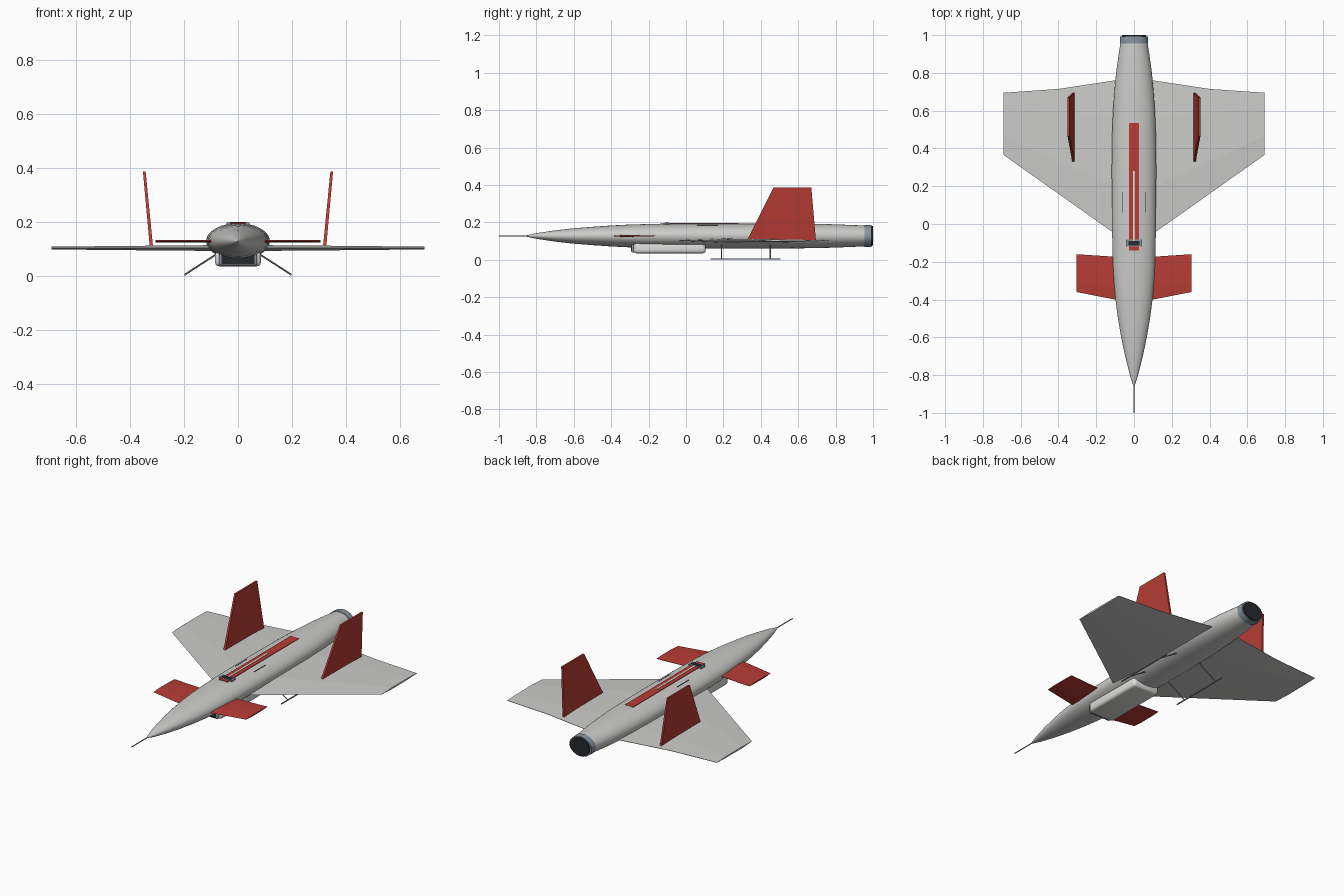
import bpy
import bmesh
from math import cos, sin, pi, radians
from mathutils import Vector

if "Cube" in bpy.data.objects:
    bpy.data.objects.remove(bpy.data.objects["Cube"], do_unlink=True)


def material(name, rgb):
    m = bpy.data.materials.new(name)
    m.use_nodes = True
    m.diffuse_color = (*rgb, 1)
    m.node_tree.nodes["Principled BSDF"].inputs["Base Color"].default_value = (*rgb, 1)
    return m


GREY = material("hull grey", (0.6, 0.6, 0.59))
PALE = material("pale grey", (0.74, 0.74, 0.72))
RED = material("red", (0.48, 0.045, 0.035))
STEEL = material("blue steel", (0.25, 0.3, 0.35))
DARK = material("near black", (0.02, 0.022, 0.027))
MID_Z = 0.127


def finish(bm, name, mat, mirror=False, smooth=True):
    bmesh.ops.recalc_face_normals(bm, faces=bm.faces)
    mesh = bpy.data.meshes.new(name)
    bm.to_mesh(mesh)
    bm.free()
    mesh.materials.append(mat)
    ob = bpy.data.objects.new(name, mesh)
    bpy.context.collection.objects.link(ob)
    if mirror:
        ob.modifiers.new("mirror", "MIRROR")
    if smooth:
        bpy.ops.object.select_all(action="DESELECT")
        ob.select_set(True)
        bpy.context.view_layer.objects.active = ob
        bpy.ops.object.shade_smooth_by_angle(angle=radians(35))
    return ob


def loft(name, rings, mat, mirror=False, smooth=True):
    """Skin a row of equal-length rings and cap both ends."""
    bm = bmesh.new()
    rows = [[bm.verts.new(p) for p in ring] for ring in rings]
    n = len(rows[0])
    for a, b in zip(rows, rows[1:]):
        for i in range(n):
            j = (i + 1) % n
            bm.faces.new((a[i], a[j], b[j], b[i]))
    bm.faces.new(rows[0])
    bm.faces.new(rows[-1])
    return finish(bm, name, mat, mirror, smooth)


def oval(y, w, h, n=40):
    return [(w * cos(2 * pi * i / n), y, MID_Z + h * sin(2 * pi * i / n)) for i in range(n)]


def box(name, lo, hi, mat, bevel=0, mirror=False):
    lo, hi = Vector(lo), Vector(hi)
    bm = bmesh.new()
    bmesh.ops.create_cube(bm, size=1)
    for v in bm.verts:
        v.co = (lo + hi) / 2 + v.co * (hi - lo)
    if bevel:
        bmesh.ops.bevel(bm, geom=bm.edges[:], offset=bevel, segments=3,
                        profile=0.5, affect="EDGES")
    return finish(bm, name, mat, mirror, bool(bevel))


def rod(name, a, b, r, mat, mirror=False, n=10):
    a, b = Vector(a), Vector(b)
    turn = (b - a).to_track_quat("Z", "Y")
    ring = [turn @ Vector((r * cos(2 * pi * i / n), r * sin(2 * pi * i / n), 0)) for i in range(n)]
    return loft(name, [[p + v for v in ring] for p in (a, b)], mat, mirror)


def wing_section(x, z, ys, t):
    """Thin aerofoil: sharp nose, crest, hinge crease and thin trailing edge."""
    lead, crest, hinge, trail = ys
    return [(x, lead, z), (x, crest, z + t), (x, hinge, z + t * 0.8), (x, trail, z + 0.001),
            (x, trail, z - 0.001), (x, hinge, z - t * 0.8), (x, crest, z - t)]


# Fuselage: station, half width, half height
stations = [
    (-0.86, 0.002, 0.002), (-0.8, 0.022, 0.015), (-0.7, 0.047, 0.03), (-0.6, 0.068, 0.041),
    (-0.5, 0.085, 0.049), (-0.4, 0.098, 0.056), (-0.3, 0.107, 0.061), (-0.2, 0.112, 0.064),
    (0.0, 0.117, 0.067), (0.3, 0.118, 0.067), (0.5, 0.115, 0.067), (0.6, 0.111, 0.066),
    (0.7, 0.104, 0.065), (0.8, 0.095, 0.062), (0.9, 0.081, 0.058), (0.957, 0.072, 0.055)]
loft("fuselage", [oval(*s) for s in stations], GREY)
rod("nose_probe", (0, -1, MID_Z), (0, -0.85, MID_Z), 0.003, STEEL)

# Exhaust
loft("nozzle_ring", [oval(0.955, 0.075, 0.059), oval(0.992, 0.073, 0.058)], STEEL)
loft("nozzle_exit", [oval(0.98, 0.065, 0.053), oval(1.0, 0.064, 0.052)], DARK)

# Main wings
wing = []
for x, lead, hinge, trail, t in [(0.05, -0.088, 0.56, 0.768, 0.011),
                                 (0.4, 0.16, 0.585, 0.715, 0.008),
                                 (0.69, 0.365, 0.615, 0.695, 0.005)]:
    wing.append(wing_section(x, 0.102, (lead, lead + (hinge - lead) * 0.4, hinge, trail), t))
loft("wings", wing, GREY, mirror=True, smooth=False)

# Canards
canard = [wing_section(x, MID_Z, (lead, lead + 0.06, lead + 0.15, trail), t)
          for x, lead, trail, t in [(0.06, -0.408, -0.176, 0.005), (0.305, -0.36, -0.16, 0.004)]]
loft("canards", canard, RED, mirror=True, smooth=False)

# Tail fins, canted outward
fin = [[(x - t, front, z), (x + t, front, z), (x + t, back, z), (x - t, back, z)]
       for x, z, front, back, t in [(0.32, 0.1, 0.325, 0.695, 0.006),
                                    (0.347, 0.385, 0.467, 0.67, 0.005)]]
loft("tail_fins", fin, RED, mirror=True, smooth=False)

# Spine tray, its light strip and front fitting
box("spine_tray", (-0.027, -0.14, 0.18), (0.027, 0.535, 0.195), RED)
box("spine_strip", (-0.005, -0.1, 0.19), (0.005, 0.28, 0.197), PALE)
box("spine_fitting", (-0.042, -0.12, 0.18), (0.042, -0.083, 0.196), STEEL)
box("spine_fitting_cap", (-0.03, -0.113, 0.192), (0.03, -0.09, 0.199), DARK)
box("hull_slots", (0.06, 0.06, 0.18), (0.063, 0.17, 0.1855), DARK, mirror=True)

# Belly intake
box("intake_body", (-0.085, -0.28, 0.034), (0.085, 0.105, 0.092), PALE, bevel=0.016)
box("intake_lip", (-0.071, -0.292, 0.038), (0.071, -0.26, 0.084), STEEL, bevel=0.007)
box("intake_mouth", (-0.061, -0.295, 0.043), (0.061, -0.285, 0.078), DARK)

# Landing skids
for label, y in (("front", 0.19), ("rear", 0.45)):
    rod(label + "_skid_struts", (0.06, y, 0.092), (0.195, y, 0.005), 0.0035, STEEL, mirror=True)
rod("skids", (0.195, 0.13, 0.004), (0.195, 0.505, 0.004), 0.004, STEEL, mirror=True)
